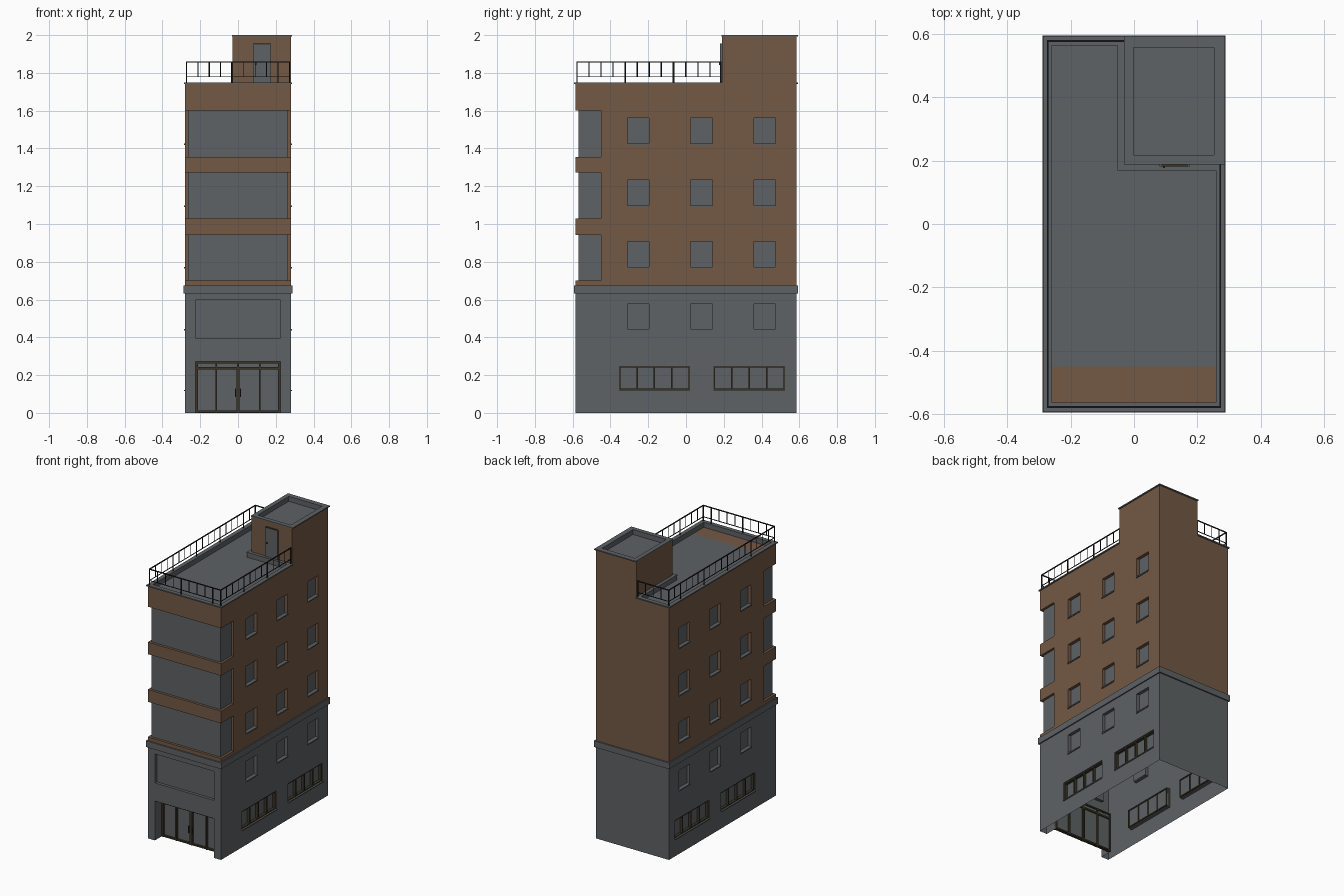
import bpy, bmesh

if "Cube" in bpy.data.objects:
    bpy.data.objects.remove(bpy.data.objects["Cube"])

X, Y = 0.28, 0.585            # half width and half depth of the walls
LOW, ROOF = 0.675, 1.715      # top of the base, roof floor


def material(name, rgb):
    m = bpy.data.materials.new(name)
    m.diffuse_color = (*rgb, 1)
    m.use_nodes = True
    m.node_tree.nodes["Principled BSDF"].inputs["Base Color"].default_value = m.diffuse_color
    return m


MATS = [material("grey", (0.112, 0.122, 0.129)),
        material("brown", (0.172, 0.100, 0.060)),
        material("dark_bronze", (0.045, 0.036, 0.020)),
        material("black_metal", (0.016, 0.016, 0.016))]
GREY, BROWN, BRONZE, BLACK = range(4)


def face(bm, pts, mat):
    f = bm.faces.new([bm.verts.new(p) for p in pts])
    f.material_index = mat


def box(bm, a, b, mat, top=None):
    (x0, y0, z0), (x1, y1, z1) = a, b
    lo = [(x0, y0), (x1, y0), (x1, y1), (x0, y1)]
    for i in range(4):
        p, q = lo[i], lo[(i + 1) % 4]
        face(bm, [(*p, z0), (*q, z0), (*q, z1), (*p, z1)], mat)
    face(bm, [(*p, z1) for p in lo], mat if top is None else top)
    face(bm, [(*p, z0) for p in reversed(lo)], mat)


def finish(name, bm):
    bmesh.ops.remove_doubles(bm, verts=bm.verts, dist=1e-5)
    bmesh.ops.recalc_face_normals(bm, faces=bm.faces)
    me = bpy.data.meshes.new(name)
    bm.to_mesh(me)
    bm.free()
    for m in MATS:
        me.materials.append(m)
    ob = bpy.data.objects.new(name, me)
    bpy.context.collection.objects.link(ob)


# Wall planes: u along the wall, v up, d inwards
def front(u, v, d): return (u, -Y + d, v)
def back(u, v, d): return (u, Y - d, v)
def right(u, v, d): return (X - d, u, v)
def left(u, v, d): return (-X + d, u, v)


def slab(bm, plane, u0, u1, v0, v1, d0, d1, mat):
    p, q = plane(u0, v0, d0), plane(u1, v1, d1)
    box(bm, [min(c) for c in zip(p, q)], [max(c) for c in zip(p, q)], mat)


def wall(bm, plane, u0, u1, v0, v1, mat, holes=()):
    """Sheet cut into a grid, with recessed panes; hole = (u0, u1, v0, v1, depth)."""
    us = sorted({u0, u1, *[h[0] for h in holes], *[h[1] for h in holes]})
    vs = sorted({v0, v1, *[h[2] for h in holes], *[h[3] for h in holes]})
    for a, b in zip(us, us[1:]):
        for c, e in zip(vs, vs[1:]):
            mu, mv = (a + b) / 2, (c + e) / 2
            if not any(h[0] < mu < h[1] and h[2] < mv < h[3] for h in holes):
                face(bm, [plane(a, c, 0), plane(b, c, 0), plane(b, e, 0), plane(a, e, 0)], mat)
    for a, b, c, e, d in holes:
        rim = [(a, c), (b, c), (b, e), (a, e)]
        face(bm, [plane(*p, d) for p in rim], GREY)
        for i in range(4):
            p, q = rim[i], rim[(i + 1) % 4]
            if p[1] == q[1] == 0:          # door opening has no floor
                continue
            face(bm, [plane(*p, 0), plane(*q, 0), plane(*q, d), plane(*p, d)], mat)


def ring(bm, outer, inner, z0, z1, mat_out, mat_in):
    n = len(outer)
    for i in range(n):
        j = (i + 1) % n
        o, p, a, b = outer[i], outer[j], inner[i], inner[j]
        face(bm, [(*o, z0), (*p, z0), (*p, z1), (*o, z1)], mat_out)
        face(bm, [(*b, z0), (*a, z0), (*a, z1), (*b, z1)], mat_in)
        face(bm, [(*o, z1), (*p, z1), (*b, z1), (*a, z1)], mat_in)
        face(bm, [(*o, z0), (*a, z0), (*b, z0), (*p, z0)], mat_in)


COLS = [(-0.31, -0.195), (0.025, 0.14), (0.36, 0.475)]
ROWS = [(0.44, 0.577), (0.77, 0.907), (1.095, 1.233), (1.423, 1.56)]
WIDE = [(-0.355, 0.02), (0.145, 0.525)]
small = lambda rows: [(*c, *r, 0.022) for r in rows for c in COLS]
wide = [(*w, 0.12, 0.247, 0.025) for w in WIDE]
DOOR_D = 0.085

# Grey base: open underneath, with windows and a deep entrance
bm = bmesh.new()
for side in (right, left):
    wall(bm, side, -Y, Y, 0, 0.64, GREY, small(ROWS[:1]) + wide)
wall(bm, front, -X, X, 0, 0.64, GREY,
     [(-0.225, 0.225, 0, 0.272, DOOR_D), (-0.225, 0.225, 0.397, 0.597, 0.02)])
wall(bm, back, -X, X, 0, 0.64, GREY)
finish("base_walls", bm)

bm = bmesh.new()
box(bm, (-X - 0.008, -Y - 0.009, 0.632), (X + 0.008, Y + 0.009, LOW), GREY)
finish("base_ledge", bm)

# Brown upper walls behind the corner windows
bm = bmesh.new()
for side in (right, left):
    wall(bm, side, -0.45, Y, LOW, ROOF, BROWN, small(ROWS[1:]))
wall(bm, back, -X, X, LOW, ROOF, BROWN)
face(bm, [(-X, -0.45, LOW), (X, -0.45, LOW), (X, -0.45, ROOF), (-X, -0.45, ROOF)], BROWN)
finish("upper_walls", bm)

# Front bands and wrap-around glazing
bands = [(LOW, 0.70), (0.943, 1.028), (1.272, 1.355), (1.60, ROOF)]
bm = bmesh.new()
for z0, z1 in bands:
    box(bm, (-X, -Y, z0), (X, -0.45, z1), BROWN)
finish("front_bands", bm)
bm = bmesh.new()
for (_, z0), (z1, _) in zip(bands, bands[1:]):
    box(bm, (-0.264, -0.568, z0), (0.264, -0.45, z1), GREY)
finish("corner_windows", bm)

# Window sills on both sides
bm = bmesh.new()
for side in (right, left):
    for a, b in COLS:
        for z, _ in ROWS:
            slab(bm, side, a, b, z - 0.005, z + 0.003, -0.006, 0.02, GREY)
    for a, b in WIDE:
        slab(bm, side, a, b, 0.115, 0.122, -0.006, 0.02, GREY)
finish("window_sills", bm)

# Bronze frames of the wide windows
bm = bmesh.new()
for side in (right, left):
    for a, b in WIDE:
        for i in range(5):
            u = a + 0.004 + (b - a - 0.008) * i / 4
            slab(bm, side, u - 0.004, u + 0.004, 0.12, 0.247, 0.006, 0.03, BRONZE)
        for z in (0.12, 0.239):
            slab(bm, side, a, b, z, z + 0.008, 0.006, 0.03, BRONZE)
finish("wide_window_frames", bm)

# Entrance doors: posts, transom and handles
bm = bmesh.new()
for u, w in ((-0.219, 0.006), (-0.115, 0.005), (-0.005, 0.004), (0.005, 0.004),
             (0.115, 0.005), (0.219, 0.006)):
    top = 0.272 if abs(u) > 0.2 else 0.24
    slab(bm, front, u - w, u + w, 0, top, DOOR_D - 0.014, DOOR_D + 0.008, BRONZE)
for z0, z1 in ((0.002, 0.012), (0.23, 0.242), (0.262, 0.272)):
    slab(bm, front, -0.225, 0.225, z0, z1, DOOR_D - 0.014, DOOR_D + 0.008, BRONZE)
for u in (-0.115, 0, 0.115):
    slab(bm, front, u - 0.004, u + 0.004, 0.24, 0.265, DOOR_D - 0.01, DOOR_D + 0.008, BRONZE)
for u in (-0.013, 0.013):
    slab(bm, front, u - 0.002, u + 0.002, 0.085, 0.13, DOOR_D - 0.024, DOOR_D - 0.012, BRONZE)
finish("entrance_door_frames", bm)


# Outlines of the terrace and tower, grown by g
def terrace(g):
    return [(-X - g, -Y - g), (X + g, -Y - g), (X + g, 0.19 + min(g, 0)),
            (-0.03 + min(g, 0), 0.19 + min(g, 0)), (-0.03 + min(g, 0), Y + g), (-X - g, Y + g)]


def tower(g):
    return [(-0.03 - min(g, 0.002), 0.19 - min(g, 0.002)), (X + g, 0.19 - min(g, 0.002)),
            (X + g, Y + g), (-0.03 - min(g, 0.002), Y + g)]


# Terrace floor, parapet and coping
bm = bmesh.new()
face(bm, [(*p, ROOF) for p in terrace(0)], GREY)
finish("terrace_floor", bm)
bm = bmesh.new()
ring(bm, terrace(0), terrace(-0.021), ROOF, 1.742, BROWN, GREY)
ring(bm, terrace(0.007), terrace(-0.022), 1.742, 1.75, GREY, GREY)
finish("terrace_parapet", bm)

# Stair tower with its own parapet
bm = bmesh.new()
box(bm, (-0.03, 0.19, ROOF), (X, Y, 1.965), BROWN, top=GREY)
finish("stair_tower", bm)
bm = bmesh.new()
ring(bm, tower(0), tower(-0.027), 1.965, 1.992, BROWN, GREY)
ring(bm, tower(0.007), tower(-0.028), 1.992, 2.0, GREY, GREY)
finish("tower_parapet", bm)

# Roof door with frame and handle
bm = bmesh.new()
box(bm, (0.086, 0.184, 1.75), (0.170, 0.192, 1.95), GREY)
for x in (0.080, 0.170):
    box(bm, (x, 0.181, 1.75), (x + 0.006, 0.192, 1.956), GREY)
box(bm, (0.080, 0.181, 1.95), (0.176, 0.192, 1.956), BRONZE)
box(bm, (0.092, 0.176, 1.842), (0.098, 0.185, 1.854), BRONZE)
finish("roof_door", bm)


# Railing around the terrace
def rail(bm, p, q, n):
    (x0, y0), (x1, y1) = p, q
    for z, r in ((1.78, 0.002), (1.858, 0.003)):
        box(bm, (min(x0, x1) - r, min(y0, y1) - r, z - r),
            (max(x0, x1) + r, max(y0, y1) + r, z + r), BLACK)
    for i in range(n + 1):
        x, y = x0 + (x1 - x0) * i / n, y0 + (y1 - y0) * i / n
        post = i % 4 == 0 or i == n
        r = 0.003 if post else 0.0018
        box(bm, (x - r, y - r, 1.748 if post else 1.78), (x + r, y + r, 1.858), BLACK)


bm = bmesh.new()
rail(bm, (-0.272, -0.577), (0.272, -0.577), 9)
rail(bm, (0.272, -0.577), (0.272, 0.186), 12)
rail(bm, (-0.272, -0.577), (-0.272, 0.577), 18)
rail(bm, (-0.272, 0.577), (-0.035, 0.577), 4)
finish("terrace_railing", bm)
